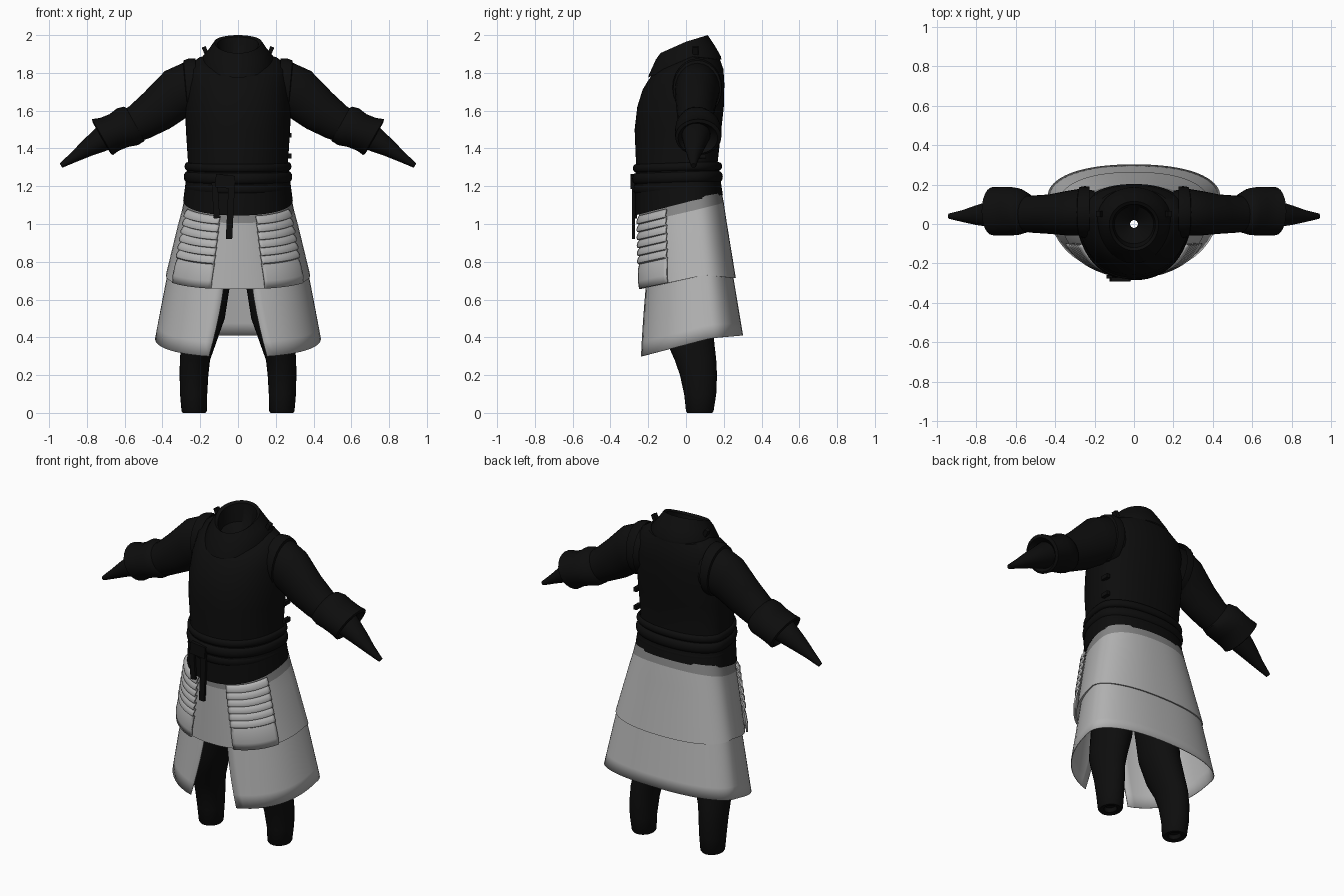
import bpy, bmesh, math
from math import sin, cos, pi, radians
from mathutils import Vector

cube = bpy.data.objects.get("Cube")
if cube:
    bpy.data.objects.remove(cube, do_unlink=True)


def material(name, value):
    m = bpy.data.materials.new(name)
    m.use_nodes = True
    colour = (value, value, value, 1)
    m.diffuse_color = colour
    m.node_tree.nodes["Principled BSDF"].inputs["Base Color"].default_value = colour
    return m


BLACK = material("black cloth", 0.004)
GREY = material("light grey cloth", 0.45)
TRIM = material("mid grey trim", 0.24)


def loft(name, rings, mats, closed=True, caps=False, mirror=False, thick=0, trim_rows=0):
    """Skin a list of equal point rings into one smooth object."""
    bm = bmesh.new()
    rows = [[bm.verts.new(p) for p in ring] for ring in rings]
    n = len(rows[0])
    for k in range(len(rows) - 1):
        for i in range(n if closed else n - 1):
            j = (i + 1) % n
            f = bm.faces.new((rows[k][i], rows[k][j], rows[k + 1][j], rows[k + 1][i]))
            f.material_index = 1 if k < trim_rows else 0
    if caps:
        bm.faces.new(rows[0])
        bm.faces.new(rows[-1])
    bmesh.ops.recalc_face_normals(bm, faces=bm.faces)
    me = bpy.data.meshes.new(name)
    bm.to_mesh(me)
    bm.free()
    for m in mats:
        me.materials.append(m)
    me.shade_smooth()
    me.set_sharp_from_angle(angle=radians(40))
    ob = bpy.data.objects.new(name, me)
    bpy.context.scene.collection.objects.link(ob)
    if thick:
        mod = ob.modifiers.new("thickness", "SOLIDIFY")
        mod.thickness = thick
        mod.offset = 0
    if mirror:
        ob.modifiers.new("mirror", "MIRROR")
    return ob


def power(v, e):
    return math.copysign(abs(v) ** e, v)


def hoop(row, a0=0.0, a1=2 * pi, n=56, e=0.92, closed=True):
    """Body section: front, side and back height, half width, middle, front and back y."""
    zf, zs, zb, rx, yc, yf, yb = row
    pts = []
    for i in range(n):
        a = a0 + (a1 - a0) * i / (n if closed else n - 1)
        s, c = power(sin(a), e), power(cos(a), e)
        y = yc + (yf - yc) * c if c > 0 else yc - (yb - yc) * c
        z = zs + (zf - zs) * c if c > 0 else zs - (zb - zs) * c
        pts.append(Vector((rx * s, y, z)))
    return pts


def mix(a, b, t, grow=0.0):
    """Blend two body sections and push the result outwards."""
    r = [p + (q - p) * t for p, q in zip(a, b)]
    r[3] += grow
    r[5] -= grow
    r[6] += grow
    return r


def limb_ring(x, z, tilt, r, yc, ry, n=24):
    """Section across an arm whose axis is tilted in the xz plane."""
    t = radians(tilt)
    ring = [2 * pi * i / n for i in range(n)]
    return [Vector((x - sin(t) * r * cos(a), yc + ry * sin(a), z + cos(t) * r * cos(a))) for a in ring]


# Torso with shoulder slope
torso = [(1.045, 1.125, 1.155, .29, .04, -.272, .195), (1.2, 1.2, 1.2, .28, .04, -.272, .188),
         (1.33, 1.33, 1.33, .265, .03, -.265, .168), (1.5, 1.5, 1.5, .276, .03, -.272, .187),
         (1.62, 1.62, 1.62, .28, .04, -.258, .2), (1.71, 1.74, 1.74, .272, .05, -.23, .203),
         (1.76, 1.85, 1.82, .25, .05, -.2, .198), (1.8, 1.885, 1.87, .2, .04, -.17, .18),
         (1.82, 1.89, 1.89, .12, 0, -.12, .12)]
loft("torso", [hoop(r) for r in torso], [BLACK])

# Stand collar, its folded outer face and the neck hollow
collar = [(1.775, 1.875, 1.87, .185, .03, -.2, .187), (1.79, 1.89, 1.885, .185, .03, -.196, .186),
          (1.87, 1.925, 1.94, .155, .01, -.16, .155), (1.905, 1.965, 2.0, .125, 0, -.135, .115),
          (1.895, 1.955, 1.99, .108, 0, -.12, .1), (1.82, 1.86, 1.88, .1, 0, -.1, .09),
          (1.81, 1.81, 1.81, .02, 0, -.02, .02)]
loft("collar", [hoop(r, e=1.0) for r in collar], [BLACK])

# Wrapped sash ridges round the waist
for z, half, out in ((1.305, .022, .016), (1.25, .03, .02), (1.195, .025, .014)):
    base = (z - .01, z, z, .272, .04, -.27, .18)
    rings = []
    for k in range(7):
        a = pi * k / 6
        r = mix(base, base, 0, out * sin(a) - .005)
        for i in range(3):
            r[i] -= half * cos(a)
        rings.append(hoop(r))
    loft("sash_ridge", rings, [BLACK])


def box(name, x, y, z, sx, sy, sz, tilt=0.0):
    bpy.ops.mesh.primitive_cube_add(size=1, location=(x, y, z), rotation=(0, tilt, 0))
    ob = bpy.context.object
    ob.name = name
    ob.scale = (sx, sy, sz)
    ob.data.materials.append(BLACK)
    mod = ob.modifiers.new("soft edges", "BEVEL")
    mod.width = .005


# Hanging sash ends, knot and the fasteners down the left side
box("sash_end_long", -.04, -.278, 1.075, .034, .016, .31, .05)
box("sash_end_short", -.118, -.268, 1.125, .032, .016, .19, -.06)
box("sash_knot", -.07, -.282, 1.225, .1, .022, .07, .1)
for z in (1.36, 1.47, 1.58):
    box("side_toggle", .272, .08, z, .022, .05, .024)
for s in (-1, 1):
    box("collar_tab", s * .172, .05, 1.915, .022, .03, .05, s * .4)

# Armhole edges, sleeves, turned cuffs and tapering glove ends
arm_parts = {
    "armhole_edges": [(.225, 1.72, 0, .155, .06, .13), (.25, 1.72, -3, .157, .06, .132),
                      (.275, 1.715, -5, .152, .06, .128), (.28, 1.71, -6, .125, .06, .11)],
    "sleeves": [(.2, 1.72, 0, .13, .06, .11), (.28, 1.71, -6, .142, .06, .118),
                (.34, 1.68, -20, .138, .055, .113), (.43, 1.6, -36, .117, .05, .1),
                (.52, 1.54, -33, .1, .05, .094), (.62, 1.49, -30, .085, .055, .085)],
    "cuffs": [(.535, 1.535, -31, .085, .055, .085), (.55, 1.53, -31, .106, .058, .102),
              (.585, 1.515, -30, .112, .063, .118), (.63, 1.495, -30, .1, .065, .124),
              (.68, 1.475, -30, .1, .065, .124), (.718, 1.46, -30, .11, .065, .122),
              (.722, 1.455, -30, .095, .063, .105), (.69, 1.472, -30, .07, .055, .075)],
    "glove_ends": [(.62, 1.5, -30, .07, .055, .075), (.69, 1.468, -31, .075, .053, .075),
                   (.8, 1.4, -32, .046, .045, .05), (.87, 1.353, -33, .028, .04, .03),
                   (.937, 1.309, -33, .013, .04, .014)],
}
for name, sections in arm_parts.items():
    loft(name, [limb_ring(*s) for s in sections], [BLACK], caps=name == "glove_ends", mirror=True)

# Trouser legs with hollowed ends: height, centre x, half width, centre y, half depth
legs = [(.95, .14, .12, 0, .14), (.66, .155, .11, .01, .135), (.5, .175, .105, .01, .13),
        (.37, .208, .092, .025, .125), (.28, .228, .08, .05, .11), (.2, .233, .076, .066, .098),
        (.1, .235, .072, .075, .085), (.01, .232, .067, .073, .073), (0, .232, .06, .073, .066),
        (.005, .232, .035, .073, .04), (.03, .232, .03, .073, .035)]
loft("trouser_legs", [[Vector((x + rx * sin(a), y + ry * cos(a), z))
                       for a in (2 * pi * i / 24 for i in range(24))]
                      for z, x, rx, y, ry in legs], [BLACK], caps=True, mirror=True)

# Upper skirt tier with a trim band at the top and a rolled lower lip
TOP = (1.06, 1.14, 1.165, .283, .05, -.25, .19)
HEM = (.655, .73, .713, .382, .1, -.25, .264)
band = (1.005, 1.075, 1.112, .296, .055, -.25, .2)
tier = [TOP, band] + [mix(TOP, HEM, t) for t in (.35, .6, .85)] + [HEM]
tier += [mix(HEM, HEM, 0, -.008), mix(mix(HEM, TOP, .04), HEM, 0, -.03)]
loft("upper_skirt", [hoop(r, e=.88) for r in tier], [GREY, TRIM], trim_rows=1)

# Lower skirt, open at the front
WAIST = (.76, .82, .8, .355, .1, -.205, .235)
FLOOR = (.295, .395, .41, .437, .13, -.252, .3)
rings = []
for k in range(7):
    t = k / 6
    gap = .15 + .16 * t ** 1.5
    rings.append(hoop(mix(WAIST, FLOOR, t), gap, 2 * pi - gap, e=.88, closed=False))
loft("lower_skirt", rings, [GREY], closed=False, thick=.005)

# Ribbed hip panels: overlapping folds above a plain lower part
steps = []
folds = 6
for k in range(folds):
    start, end = .05 + .62 * k / folds, .05 + .62 * (k + 1) / folds
    for u, out in ((.04, .006), (.35, .013), (.7, .019), (.93, .018)):
        steps.append((start + (end - start) * u, out))
steps += [(.68, .008), (.75, .014), (.9, .016), (1.0, .01)]
rings = [hoop(mix(TOP, HEM, t, out), .27 + .05 * t, 1.1 - .06 * t, n=16, e=.88, closed=False)
         for t, out in steps]
loft("hip_panels", rings, [GREY], closed=False, mirror=True, thick=.01)
